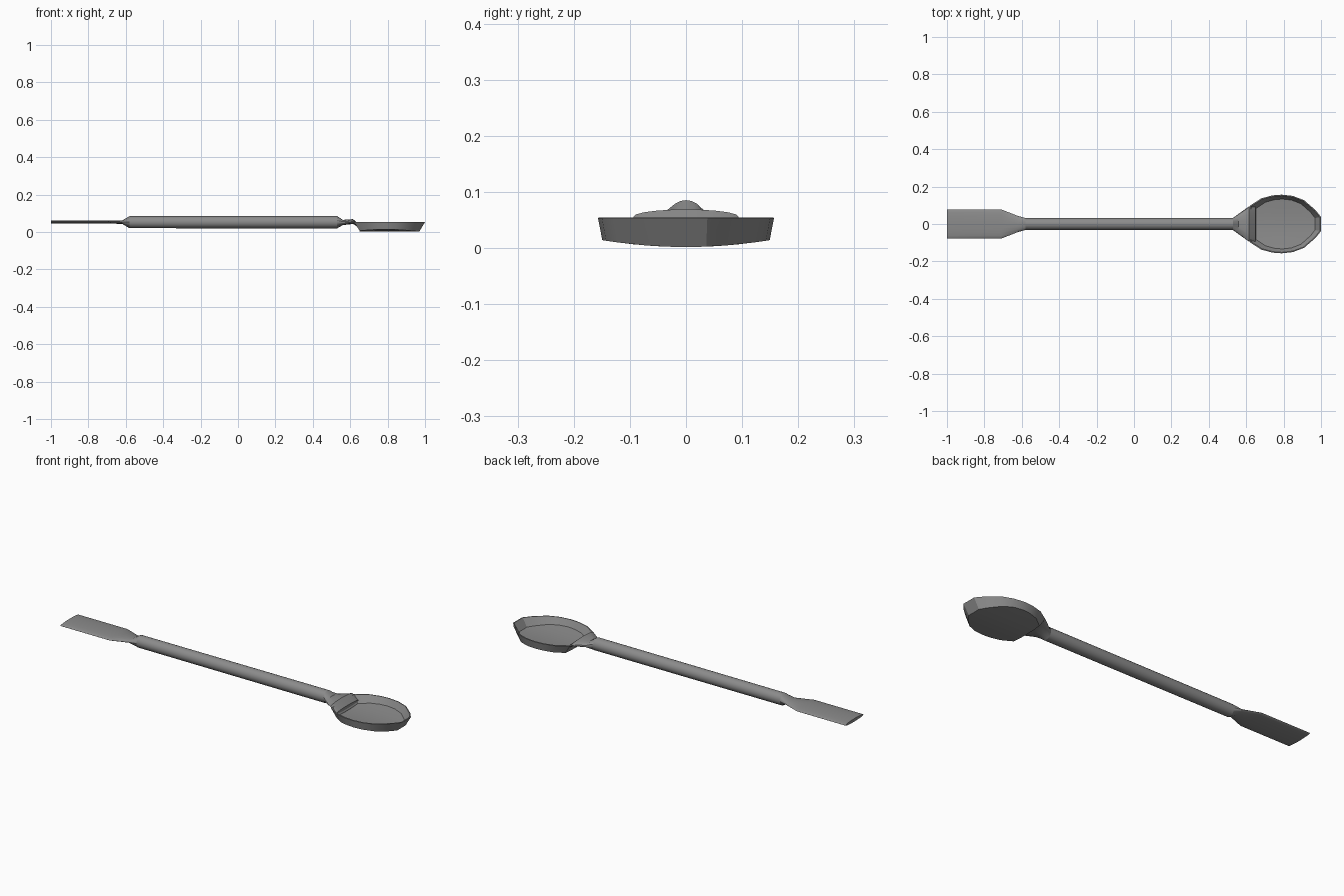
import bpy, bmesh, math

if "Cube" in bpy.data.objects:
    bpy.data.objects.remove(bpy.data.objects["Cube"])

# Dark grey metal
metal = bpy.data.materials.new("dark_metal")
metal.diffuse_color = (0.26, 0.26, 0.26, 1)
metal.use_nodes = True
metal.node_tree.nodes["Principled BSDF"].inputs["Base Color"].default_value = metal.diffuse_color

def finish(bm, name, angle):
    bmesh.ops.recalc_face_normals(bm, faces=bm.faces)
    me = bpy.data.meshes.new(name)
    bm.to_mesh(me)
    bm.free()
    me.materials.append(metal)
    ob = bpy.data.objects.new(name, me)
    bpy.context.collection.objects.link(ob)
    bpy.ops.object.select_all(action='DESELECT')
    ob.select_set(True)
    bpy.context.view_layer.objects.active = ob
    bpy.ops.object.shade_smooth_by_angle(angle=math.radians(angle))
    return ob

def bridge(bm, a, b):
    n = len(a)
    for i in range(n):
        bm.faces.new((a[i], a[(i + 1) % n], b[(i + 1) % n], b[i]))

def loft(name, sections, sides=20):
    # sections: x, half width, centre z, half height
    bm = bmesh.new()
    rings = []
    for x, hy, cz, hz in sections:
        rings.append([bm.verts.new((x, hy * math.cos(t), cz + hz * math.sin(t)))
                      for t in (2 * math.pi * i / sides for i in range(sides))])
    for a, b in zip(rings, rings[1:]):
        bridge(bm, a, b)
    bm.faces.new(rings[0])
    bm.faces.new(rings[-1])
    return finish(bm, name, 30)

# Round handle rod
loft("handle", [(-0.58, 0.032, 0.0525, 0.032), (0.53, 0.033, 0.0525, 0.033)])

# Flat spatula blade with its flared neck
loft("blade", [(-1.0, 0.078, 0.053, 0.008), (-0.71, 0.078, 0.053, 0.008),
               (-0.62, 0.043, 0.053, 0.009), (-0.58, 0.032, 0.0525, 0.032)])

# Flared neck running down into the back wall of the spoon
loft("spoon_neck", [(0.53, 0.033, 0.0525, 0.033), (0.56, 0.055, 0.051, 0.014),
                    (0.615, 0.094, 0.056, 0.013), (0.65, 0.094, 0.03, 0.008)])

# Spoon bowl: faceted thin-walled pan with a floor curved across its width
half_rim = [(0.62, 0.098), (0.68, 0.137), (0.74, 0.153), (0.79, 0.157),
            (0.85, 0.15), (0.91, 0.127), (0.97, 0.075), (1.0, 0.038)]
outline = half_rim + [(x, -y) for x, y in reversed(half_rim)]
CX = 0.81

def bowl_ring(bm, sx, sy, z, curve=0):
    return [bm.verts.new((CX + (x - CX) * sx, y * sy, z + curve * (y * sy) ** 2))
            for x, y in outline]

def floor(bm, ring, z, curve):
    # lengthwise centre line joined to both halves of the ring
    n = len(ring)
    mid = [bm.verts.new((ring[i].co.x, 0, z)) for i in range(n // 2)]
    arc = [[bm.verts.new((m.co.x, s * ring[i].co.y / 2, z + curve * (ring[i].co.y / 2) ** 2))
            for i, m in enumerate(mid)] for s in (1, -1)]
    rows = [ring[:n // 2], arc[0], mid, arc[1], ring[:n // 2 - 1:-1]]
    for a, b in zip(rows, rows[1:]):
        for i in range(n // 2 - 1):
            bm.faces.new((a[i], a[i + 1], b[i + 1], b[i]))
    # close the small gaps at both ends
    for k in (0, -1):
        bm.faces.new([r[k] for r in rows])

bm = bmesh.new()
rings = [bowl_ring(bm, 0.84, 0.95, 0.002, 0.55), bowl_ring(bm, 1.0, 1.0, 0.054),
         bowl_ring(bm, 0.97, 0.965, 0.055), bowl_ring(bm, 0.83, 0.85, 0.012, 0.55)]
for a, b in zip(rings, rings[1:]):
    bridge(bm, a, b)
floor(bm, rings[0], 0.002, 0.55)
floor(bm, rings[-1], 0.012, 0.55)
finish(bm, "spoon_bowl", 25)
